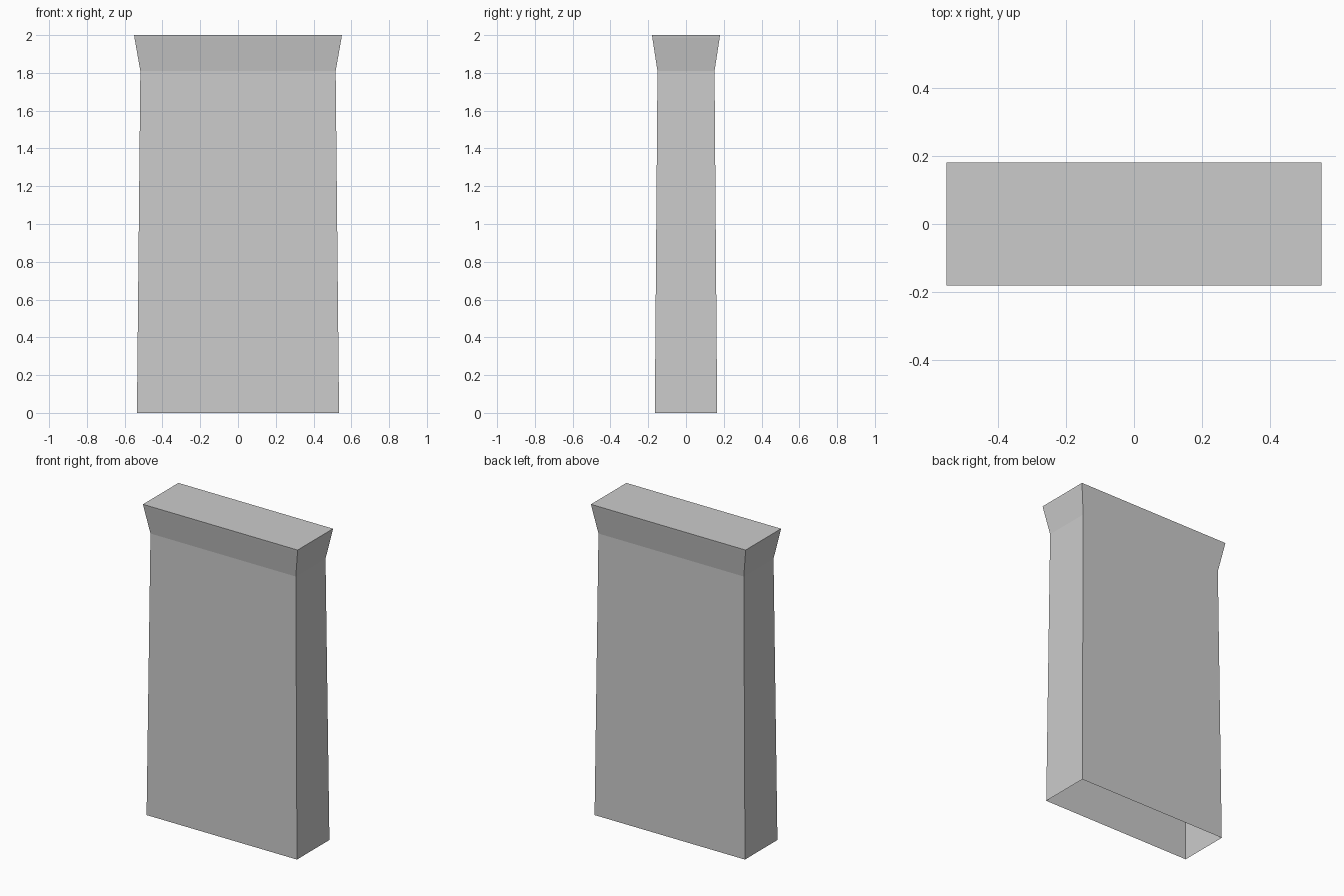
import bpy, bmesh

if "Cube" in bpy.data.objects:
    bpy.data.objects.remove(bpy.data.objects["Cube"])

# Profile rings from bottom to top: half width, half depth, height
RINGS = [(0.535, 0.165, 0.0),
         (0.517, 0.151, 1.81),
         (0.548, 0.178, 1.985),
         (0.55, 0.18, 2.0)]

bm = bmesh.new()
loops = [[bm.verts.new((sx * w, sy * d, z))
          for sx, sy in ((-1, -1), (1, -1), (1, 1), (-1, 1))]
         for w, d, z in RINGS]

# Tapered walls and flared capital
for low, high in zip(loops, loops[1:]):
    for i in range(4):
        j = (i + 1) % 4
        bm.faces.new((low[i], low[j], high[j], high[i]))

# Closed top, the bottom stays open
bm.faces.new(loops[-1])

mesh = bpy.data.meshes.new("flared_pillar")
bm.to_mesh(mesh)
bm.free()
pillar = bpy.data.objects.new("flared_pillar", mesh)
bpy.context.collection.objects.link(pillar)
